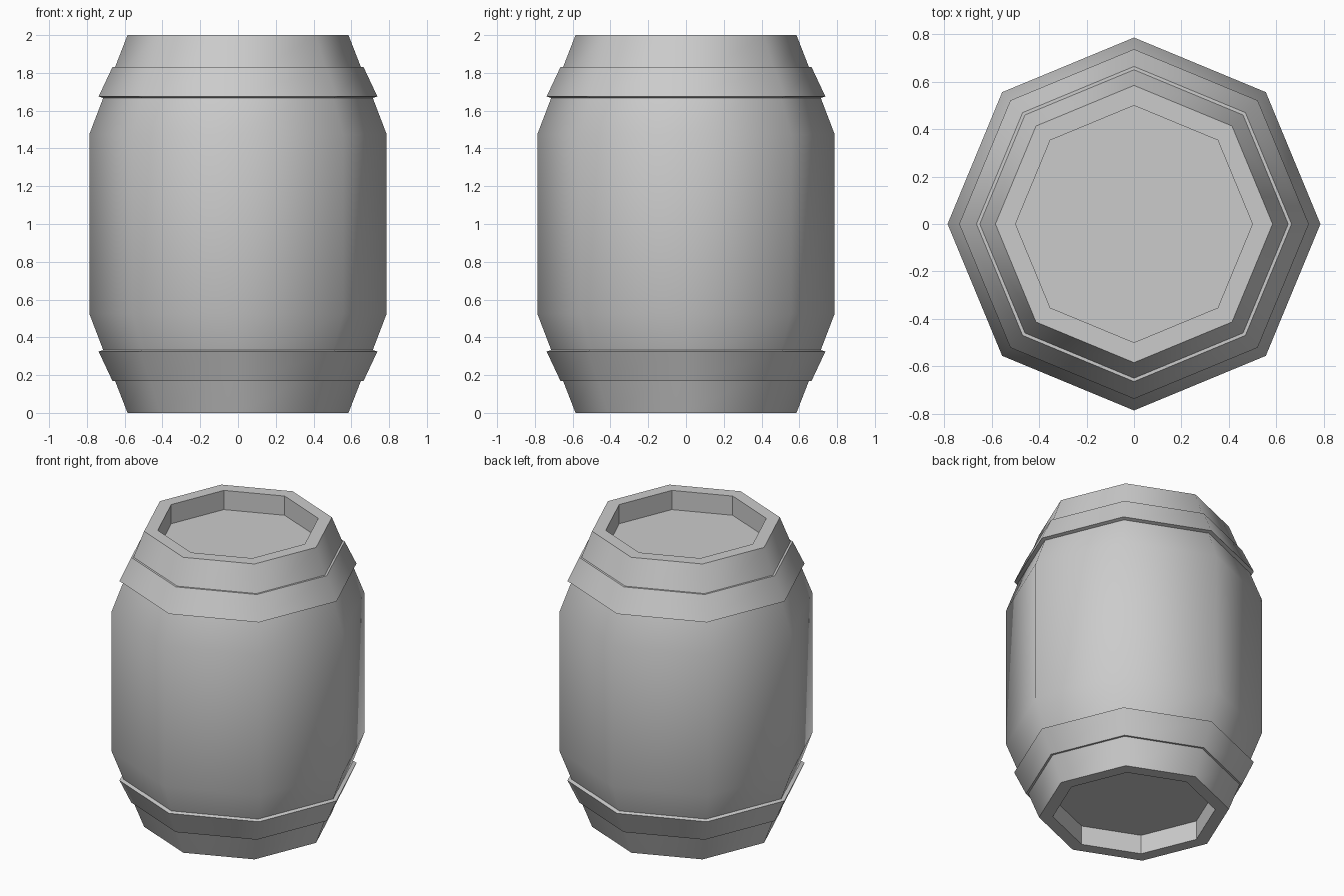
import bpy, bmesh
from math import cos, sin, tau, radians

if "Cube" in bpy.data.objects:
    bpy.data.objects.remove(bpy.data.objects["Cube"])

SIDES = 8


def revolve(name, profile, cap=False, flat_strips=()):
    """Sweep an (r, z) profile, listed bottom to top on the outside, round z."""
    bm = bmesh.new()
    rings = [[bm.verts.new((r * cos(tau * i / SIDES), r * sin(tau * i / SIDES), z))
              for i in range(SIDES)] for r, z in profile]
    flat = []
    for k, (a, b) in enumerate(zip(rings, rings[1:])):
        for i in range(SIDES):
            j = (i + 1) % SIDES
            f = bm.faces.new((a[i], a[j], b[j], b[i]))
            if k in flat_strips:
                flat.append(f)
    if cap:
        flat.append(bm.faces.new(rings[0][::-1]))
        flat.append(bm.faces.new(rings[-1]))
    bm.faces.index_update()
    flat_ids = [f.index for f in flat]
    me = bpy.data.meshes.new(name)
    bm.to_mesh(me)
    bm.free()
    ob = bpy.data.objects.new(name, me)
    bpy.context.collection.objects.link(ob)
    bpy.ops.object.select_all(action='DESELECT')
    ob.select_set(True)
    bpy.context.view_layer.objects.active = ob
    bpy.ops.object.shade_smooth_by_angle(angle=radians(50))
    for i in flat_ids:
        me.polygons[i].use_smooth = False
    return ob


# Barrel body with a recessed lid at each end
body = [(0.50, 0.13), (0.50, 0), (0.585, 0), (0.682, 0.25), (0.787, 0.525),
        (0.787, 1.475), (0.682, 1.75), (0.585, 2), (0.50, 2), (0.50, 1.87)]
revolve("barrel_body", body, cap=True, flat_strips=(0, len(body) - 2))

# Flared hoops, mirrored top and bottom
hoop = [(0.63, 0.17), (0.665, 0.17), (0.738, 0.325), (0.705, 0.335)]
revolve("lower_hoop", hoop)
revolve("upper_hoop", [(r, 2 - z) for r, z in reversed(hoop)])
